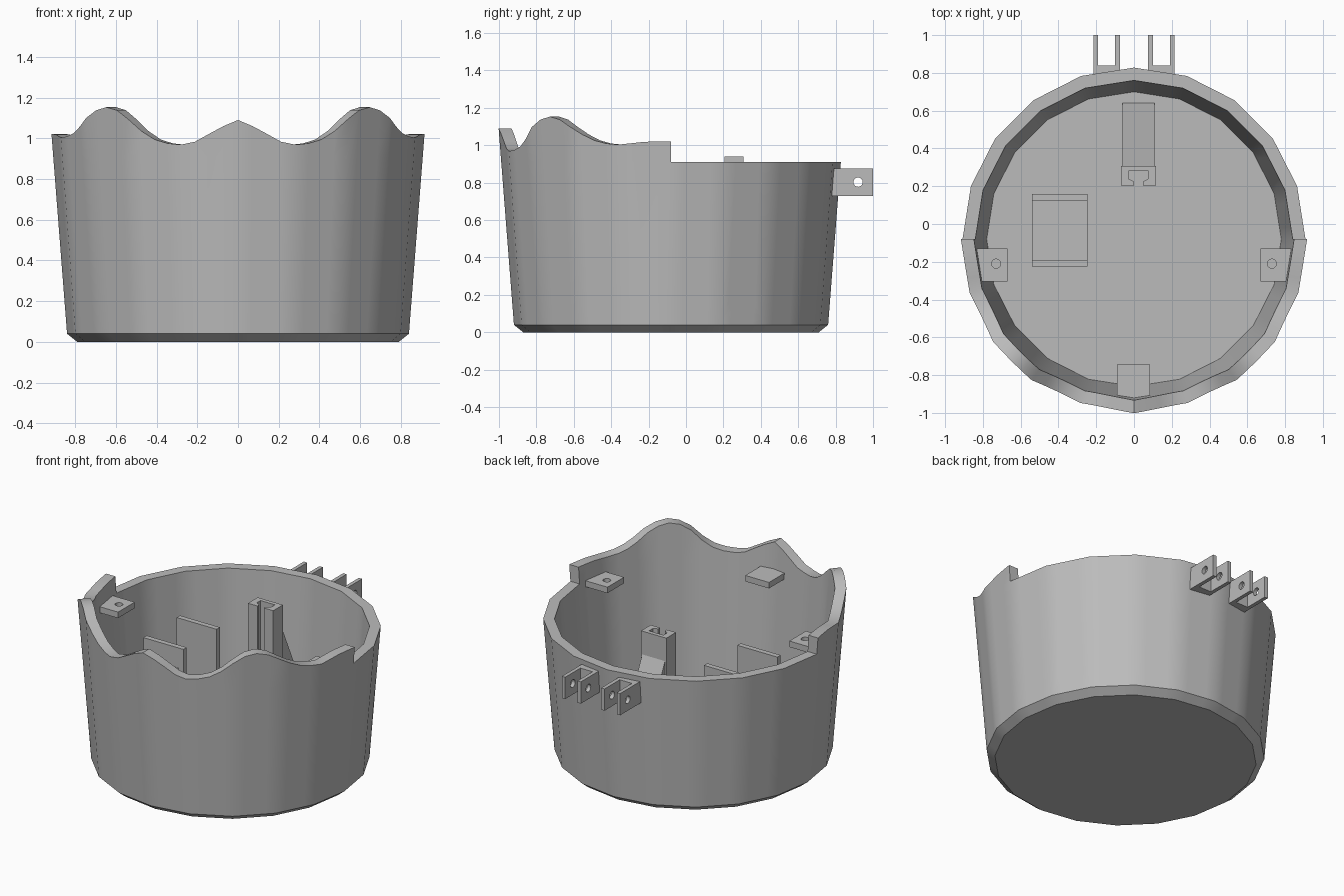
import bpy, bmesh
from math import sin, cos, pi, radians
from mathutils import Matrix, Vector

if "Cube" in bpy.data.objects:
    bpy.data.objects.remove(bpy.data.objects["Cube"], do_unlink=True)

grey = bpy.data.materials.new("plain_grey")
grey.use_nodes = True
grey.diffuse_color = (0.5, 0.5, 0.5, 1)
grey.node_tree.nodes["Principled BSDF"].inputs["Base Color"].default_value = (0.5, 0.5, 0.5, 1)

CY = -0.08        # cup axis offset in y
SIDES, SUB = 20, 4
RIM = 0.91        # height of the low rear rim
FLOOR = 0.05


def finish(name, bm):
    bmesh.ops.recalc_face_normals(bm, faces=bm.faces[:])
    mesh = bpy.data.meshes.new(name)
    bm.to_mesh(mesh)
    bm.free()
    obj = bpy.data.objects.new(name, mesh)
    bpy.context.collection.objects.link(obj)
    mesh.materials.append(grey)
    return obj


def box(name, x, y, z):
    bm = bmesh.new()
    bmesh.ops.create_cube(bm, size=1)
    for v in bm.verts:
        v.co = [lo + (c + 0.5) * (hi - lo) for c, (lo, hi) in zip(v.co, (x, y, z))]
    return finish(name, bm)


def prism(name, outline, sweep):
    bm = bmesh.new()
    face = bm.faces.new([bm.verts.new(p) for p in outline])
    new = bmesh.ops.extrude_face_region(bm, geom=[face])["geom"]
    bmesh.ops.translate(bm, vec=sweep, verts=[v for v in new if isinstance(v, bmesh.types.BMVert)])
    return finish(name, bm)


def drill(obj, centre, direction, radius, length):
    """Cut a round hole through an object."""
    bm = bmesh.new()
    bmesh.ops.create_cone(bm, cap_ends=True, segments=24, radius1=radius, radius2=radius, depth=length)
    turn = Vector((0, 0, 1)).rotation_difference(Vector(direction)).to_matrix().to_4x4()
    bm.transform(Matrix.Translation(centre) @ turn)
    cutter = finish("hole_cutter", bm)
    cutter.hide_render = True
    mod = obj.modifiers.new("hole", "BOOLEAN")
    mod.operation, mod.solver, mod.object = "DIFFERENCE", "EXACT", cutter
    bpy.context.view_layer.objects.active = obj
    bpy.ops.object.modifier_apply(modifier=mod.name)
    bpy.data.objects.remove(cutter, do_unlink=True)


# Wavy rim height by angle away from the front
WAVE = [(0, 1.09), (6, 1.05), (13, 0.985), (19, 0.965), (26, 0.985), (32, 1.04),
        (37, 1.11), (42, 1.15), (47, 1.155), (52, 1.12), (57, 1.07), (62, 1.03),
        (70, 1.0), (76, 1.01), (82, 1.02), (90, 1.02)]


def wave(deg):
    for (a, h), (b, k) in zip(WAVE, WAVE[1:]):
        if deg <= b:
            return h + (k - h) * (deg - a) / (b - a)
    return WAVE[-1][1]


def outer(z):
    return 0.84 + (z - 0.04) * 0.078


def inner(z):
    return 0.78 + (z - FLOOR) * 0.07


def column(i, top):
    """Cross-section of the cup wall at one angle, from the base to the inner floor."""
    i %= SIDES * SUB
    a = 2 * pi * i / (SIDES * SUB)
    local = (i % SUB / SUB - 0.5) * 2 * pi / SIDES
    flat = cos(pi / SIDES) / cos(local)
    rows = [(0.79, 0), (outer(0.04), 0.04), (outer(RIM), RIM), (outer(top), top),
            (inner(top), top), (inner(RIM), RIM), (inner(FLOOR), FLOOR)]
    return [(r * flat * sin(a), CY - r * flat * cos(a), z) for r, z in rows]


# Tapered cup
bm = bmesh.new()
shared = {}


def add_face(points):
    keys = list(dict.fromkeys(tuple(round(c, 5) for c in p) for p in points))
    if len(keys) > 2:
        bm.faces.new([shared.setdefault(k, None) or shared.update({k: bm.verts.new(k)}) or shared[k]
                      for k in keys])


N = SIDES * SUB
for i in range(N):
    angles = [min(j, N - j) * 360 / N for j in (i, i + 1)]
    front = max(angles) <= 90.01
    tops = [wave(d) if front else RIM for d in angles]
    c0, c1 = column(i, tops[0]), column(i + 1, tops[1])
    for k in range(len(c0) - 1):
        add_face([c0[k], c0[k + 1], c1[k + 1], c1[k]])
for i in (N // 4, 3 * N // 4):                      # steps where the high rim ends
    add_face(column(i, wave(90))[2:6])
add_face([column(i, RIM)[0] for i in range(N)])     # underside
add_face([column(i, RIM)[-1] for i in range(N)])    # inside floor
cup = finish("cup", bm)

# Cable hole in the side wall, pointing at the axis
ang = radians(27)
drill(cup, (0.83 * cos(ang), CY + 0.83 * sin(ang), 0.165), (cos(ang), sin(ang), 0), 0.083, 0.3)
bpy.ops.object.select_all(action="DESELECT")
cup.select_set(True)
bpy.context.view_layer.objects.active = cup
bpy.ops.object.shade_smooth_by_angle(angle=radians(30))

# Mounting tabs inside the rim
TAB_Z = (0.875, 0.915)
for side, sx in (("left", 1), ("right", -1)):
    tab = box(side + "_tab", sorted((sx * 0.67, sx * 0.86)), (-0.305, -0.13), TAB_Z)
    drill(tab, (sx * 0.73, -0.21, 0.9), (0, 0, 1), 0.024, 0.2)
box("front_tab", (-0.09, 0.085), (-0.94, -0.745), TAB_Z)

# Two U-shaped hinge brackets at the back
HINGE_Z = (0.73, 0.875)
for side, sx in (("left", 1), ("right", -1)):
    box(side + "_hinge_base", sorted((sx * 0.08, sx * 0.21)), (0.775, 0.84), HINGE_Z)
    for part, lo, hi in (("inner", 0.075, 0.1), ("outer", 0.19, 0.215)):
        lug = box(f"{side}_{part}_hinge_lug", sorted((sx * lo, sx * hi)), (0.775, 1.0), HINGE_Z)
        drill(lug, (sx * (lo + hi) / 2, 0.92, 0.803), (1, 0, 0), 0.025, 0.1)

# Slotted post with a sloping brace behind it
half = [(0.024, 0.205), (0.093, 0.205), (0.093, 0.307), (0, 0.307)]
slot = [(0, 0.28), (0.053, 0.28), (0.053, 0.24), (0.024, 0.225)]
right_side = slot[1:] + half[:3]
loop = right_side + [(-x, y) for x, y in reversed(right_side)]
prism("slotted_post", [(x + 0.023, y, FLOOR - 0.01) for x, y in loop], (0, 0, 0.9))
prism("post_brace", [(-0.06, 0.3, 0.04), (-0.06, 0.64, 0.04), (-0.06, 0.64, 0.06), (-0.06, 0.3, 0.8)],
      (0.168, 0, 0))

# Holder made of two upright plates
for name, y in (("rear_holder_plate", 0.125), ("front_holder_plate", -0.225)):
    box(name, (-0.54, -0.245), (y, y + 0.035), (0.04, 0.75))
box("holder_floor", (-0.54, -0.245), (-0.2, 0.13), (0.04, 0.08))
